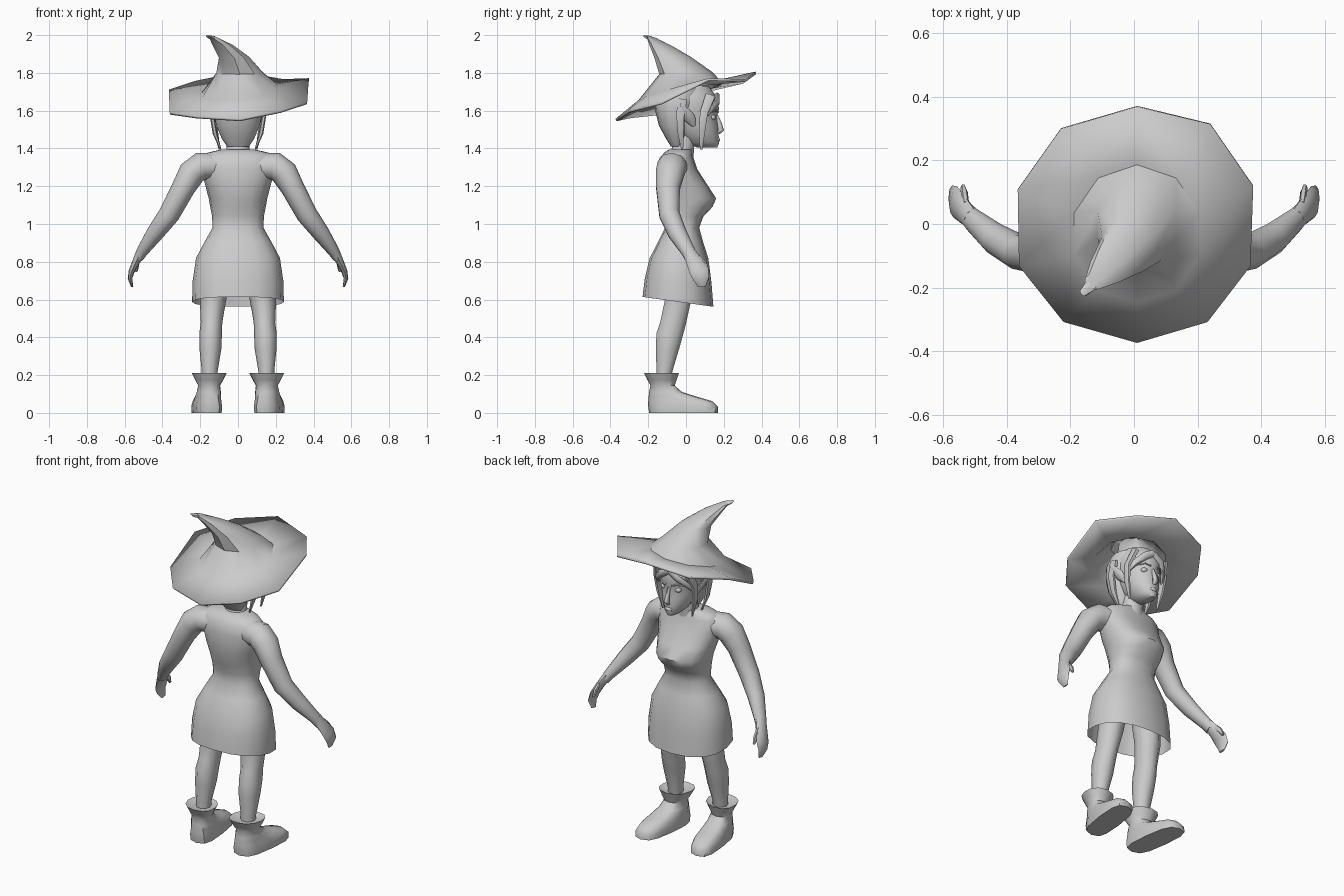
import bpy, bmesh, math
from mathutils import Vector


def loft(name, rings, mirror=False, caps=(True, True), thick=0, angle=50):
    """Skin a list of equal-length point rings."""
    bm = bmesh.new()
    vs = [[bm.verts.new(p) for p in r] for r in rings]
    n = len(vs[0])
    for a, b in zip(vs, vs[1:]):
        for i in range(n):
            j = (i + 1) % n
            bm.faces.new((a[i], a[j], b[j], b[i]))
    if caps[0]:
        bm.faces.new(vs[0][::-1])
    if caps[1]:
        bm.faces.new(vs[-1])
    bmesh.ops.recalc_face_normals(bm, faces=bm.faces)
    me = bpy.data.meshes.new(name)
    bm.to_mesh(me)
    bm.free()
    ob = bpy.data.objects.new(name, me)
    bpy.context.collection.objects.link(ob)
    if thick:
        m = ob.modifiers.new("thickness", "SOLIDIFY")
        m.thickness, m.offset = thick, 0
    if mirror:
        ob.modifiers.new("mirror", "MIRROR").use_mirror_merge = False
    bpy.ops.object.select_all(action="DESELECT")
    ob.select_set(True)
    bpy.context.view_layer.objects.active = ob
    bpy.ops.object.shade_smooth_by_angle(angle=math.radians(angle))
    return ob


def level(z, hw, front, back, cx=0, dz=0, e=1, shear=0, n=16):
    """Horizontal oval ring: half width, front y, back y, front-to-back tilt."""
    pts = []
    for i in range(n):
        a = 2 * math.pi * i / n
        c, s = math.cos(a), math.sin(a)
        c = math.copysign(abs(c) ** e, c)
        s = math.copysign(abs(s) ** e, s)
        y = back + (front - back) * (s + 1) / 2
        pts.append((cx + hw * c + shear * (y + 0.13), y, z + dz * s))
    return pts


def tube(name, path, n=8, mirror=True):
    """Limb along (x, y, z, side radius, depth radius) points."""
    P = [Vector(p[:3]) for p in path]
    rings = []
    for k, p in enumerate(path):
        t = (P[min(k + 1, len(P) - 1)] - P[max(k - 1, 0)]).normalized()
        u = Vector((0, 1, 0)).cross(t).normalized()
        v = t.cross(u)
        rings.append([P[k] + u * p[3] * math.cos(2 * math.pi * i / n)
                      + v * p[4] * math.sin(2 * math.pi * i / n) for i in range(n)])
    return loft(name, rings, mirror)


def ball(name, c, r, mirror=False):
    rings = []
    for k in range(7):
        a = math.pi * (k + 0.15) / 6.3 - math.pi / 2
        h = math.cos(a)
        rings.append(level(c[2] + r[2] * math.sin(a), r[0] * h,
                           c[1] + r[1] * h, c[1] - r[1] * h, c[0], n=10))
    return loft(name, rings, mirror)


# hat: ten-sided bent brim, crown and hooked tip in one skin
rim = [(.01, .37, 1.80), (.24, .315, 1.76), (.375, .12, 1.765), (.365, -.13, 1.64),
       (.23, -.305, 1.595), (.01, -.37, 1.55), (-.22, -.305, 1.565),
       (-.36, -.13, 1.585), (-.365, .11, 1.705), (-.23, .30, 1.75)]


def hat_ring(cx, cy, cz, rx, ry, sx, sy):
    pts = []
    for i in range(10):
        a = math.pi / 2 - i * math.pi / 5
        x, y = rx * math.cos(a), ry * math.sin(a)
        pts.append((cx + x, cy + y, cz + sx * x + sy * y))
    return pts


loft("hat", [rim,
             hat_ring(.01, -.03, 1.70, .205, .215, .10, .22),
             hat_ring(.01, 0, 1.795, .125, .135, 0, .03),
             hat_ring(-.02, -.07, 1.88, .078, .09, 0, 0),
             hat_ring(-.08, -.135, 1.945, .052, .052, -.1, -.1),
             hat_ring(-.125, -.18, 1.98, .025, .025, -.3, -.3),
             hat_ring(-.155, -.212, 1.993, .008, .008, -.3, -.3)],
     caps=(False, True), thick=.014, angle=40)

# head
loft("head", [level(z, w, f, b) for z, w, f, b in [
    (1.405, .025, .165, .06), (1.43, .055, .176, .0), (1.48, .085, .172, -.05),
    (1.53, .10, .168, -.08), (1.57, .105, .164, -.1), (1.61, .11, .175, -.1),
    (1.67, .115, .165, -.12), (1.73, .09, .12, -.1)]])
loft("neck", [level(1.35, .075, .04, -.09), level(1.40, .06, .042, -.075),
              level(1.48, .058, .06, -.06)])
tube("nose", [(0, .160, 1.575, .008, .010), (0, .176, 1.53, .011, .014),
              (0, .186, 1.497, .018, .015), (0, .172, 1.48, .012, .008)], mirror=False)
ball("lips", (0, .168, 1.447), (.024, .014, .012))
ball("eye", (.045, .141, 1.565), (.022, .018, .015), True)
tube("brow", [(.02, .170, 1.592, .005, .006), (.05, .160, 1.602, .006, .006),
              (.085, .13, 1.592, .004, .004)], 6)
tube("ear", [(.095, .04, 1.52, .012, .012), (.118, .02, 1.56, .012, .032),
             (.135, -.005, 1.60, .009, .022), (.148, -.03, 1.635, .003, .004)])

# hair
loft("hair_back", [level(z, w, f, b) for z, w, f, b in [
    (1.41, .058, -.02, -.08), (1.45, .085, 0, -.105), (1.52, .115, .02, -.143),
    (1.60, .13, .05, -.163), (1.66, .132, .09, -.168), (1.72, .115, .1, -.14)]])
tube("front_lock", [(.10, .13, 1.68, .02, .03), (.128, .095, 1.59, .014, .024),
                    (.12, .085, 1.50, .013, .02), (.098, .08, 1.395, .004, .007)], 6)
tube("rear_lock", [(.125, -.02, 1.66, .02, .03), (.137, -.03, 1.57, .012, .024),
                   (.122, -.028, 1.48, .012, .018), (.092, -.02, 1.395, .004, .006)], 6)
tube("fringe", [(.0, .165, 1.68, .02, .014), (.055, .165, 1.645, .022, .014),
                (.10, .125, 1.60, .018, .014), (.122, .085, 1.55, .005, .006)], 6)

# torso and open skirt
loft("dress", [level(z, w, f, b, dz=d, e=.85) for z, w, f, b, d in [
    (.588, .243, .145, -.23, -.026), (.70, .24, .135, -.218, -.012),
    (.82, .222, .118, -.192, 0), (.90, .18, .092, -.15, 0),
    (.98, .135, .07, -.11, 0), (1.04, .137, .092, -.118, 0),
    (1.09, .147, .14, -.132, 0), (1.135, .155, .16, -.145, 0),
    (1.20, .172, .118, -.155, 0), (1.29, .195, .06, -.155, 0),
    (1.35, .195, .04, -.14, 0), (1.378, .16, .032, -.115, 0),
    (1.395, .085, .03, -.09, 0)]], caps=(False, True))

# arms and hands
tube("arm", [(.12, -.06, 1.305, .07, .075), (.20, -.075, 1.305, .075, .08),
             (.245, -.085, 1.27, .072, .078), (.29, -.095, 1.19, .062, .066),
             (.365, -.088, 1.05, .056, .056), (.44, -.045, .95, .046, .05),
             (.507, .012, .855, .031, .038), (.525, .03, .82, .024, .036)], 10)
tube("hand", [(.51, .015, .855, .028, .034), (.54, .045, .80, .02, .044),
              (.563, .07, .75, .016, .052), (.572, .08, .71, .012, .042),
              (.56, .085, .668, .006, .02)])
tube("thumb", [(.53, .06, .82, .012, .018), (.535, .10, .785, .012, .014),
               (.538, .118, .75, .007, .008)], 6)

# legs
loft("leg", [level(z, w, f, b, c, n=10) for z, w, f, b, c in [
    (.12, .042, -.08, -.16, .15), (.22, .042, -.07, -.158, .15),
    (.34, .058, -.033, -.163, .146), (.42, .06, -.01, -.16, .145),
    (.48, .057, .005, -.14, .14), (.60, .07, .032, -.115, .132),
    (.82, .08, .06, -.13, .11)]], True)

# boots with flared cuff and splayed toe
loft("boot", [level(z, w, f, b, .152, e=e, shear=.12, n=12) for z, w, f, b, e in [
    (0, .072, .17, -.195, .65), (.035, .074, .168, -.2, .65),
    (.062, .07, .14, -.2, .7), (.085, .068, .06, -.198, .8),
    (.11, .064, -.02, -.195, .85), (.145, .058, -.06, -.188, .9),
    (.175, .075, -.05, -.205, .9), (.21, .092, -.038, -.222, .9),
    (.195, .05, -.06, -.18, 1)]], True, angle=45)
